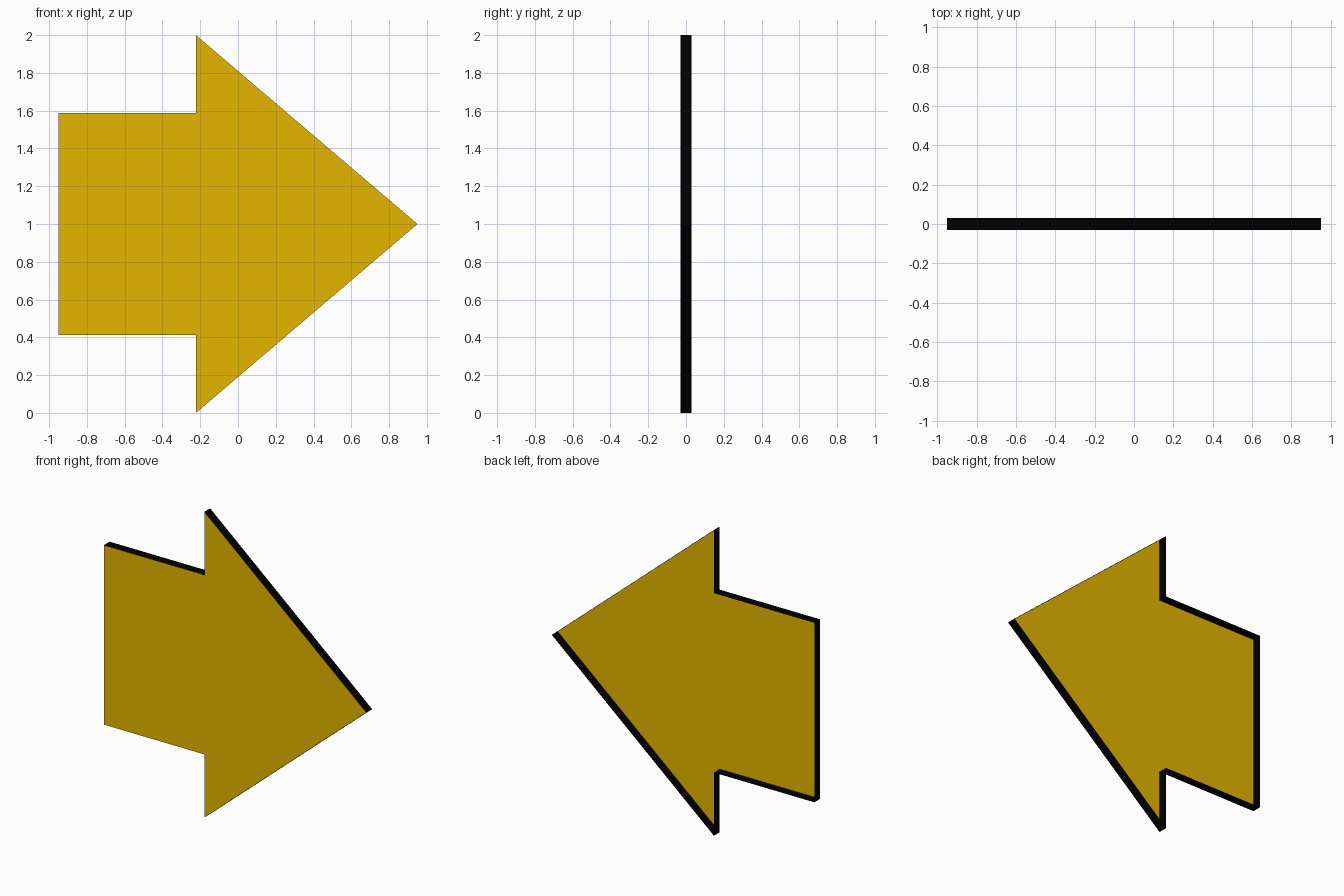
import bpy
import bmesh

if "Cube" in bpy.data.objects:
    bpy.data.objects.remove(bpy.data.objects["Cube"])


def material(name, color):
    mat = bpy.data.materials.new(name)
    mat.diffuse_color = color
    mat.use_nodes = True
    mat.node_tree.nodes["Principled BSDF"].inputs["Base Color"].default_value = mat.diffuse_color
    return mat


# Upper half of the arrow outline (x, height above the centre line), mirrored below
HALF_THICK, MID = 0.03, 1.0
upper = [(-0.95, 0.587), (-0.223, 0.587), (-0.223, 1.0)]
outline = upper + [(0.95, 0.0)] + [(x, -h) for x, h in reversed(upper)]

# Arrow plate: front face with a rim running backwards, open at the back
bm = bmesh.new()
front = bm.faces.new([bm.verts.new((x, -HALF_THICK, MID + h)) for x, h in outline])
ext = bmesh.ops.extrude_edge_only(bm, edges=list(front.edges))
rim = [g for g in ext["geom"] if isinstance(g, bmesh.types.BMVert)]
bmesh.ops.translate(bm, verts=rim, vec=(0, 2 * HALF_THICK, 0))
bmesh.ops.recalc_face_normals(bm, faces=bm.faces)
if front.normal.y > 0:
    bmesh.ops.reverse_faces(bm, faces=bm.faces)

# Gold on the broad face, black around the rim
for f in bm.faces:
    f.material_index = 0 if f == front else 1

mesh = bpy.data.meshes.new("arrow_sign")
bm.to_mesh(mesh)
bm.free()
mesh.materials.append(material("gold_face", (0.78, 0.46, 0.0, 1)))
mesh.materials.append(material("black_rim", (0.0, 0.0, 0.0, 1)))
bpy.context.collection.objects.link(bpy.data.objects.new("arrow_sign", mesh))
